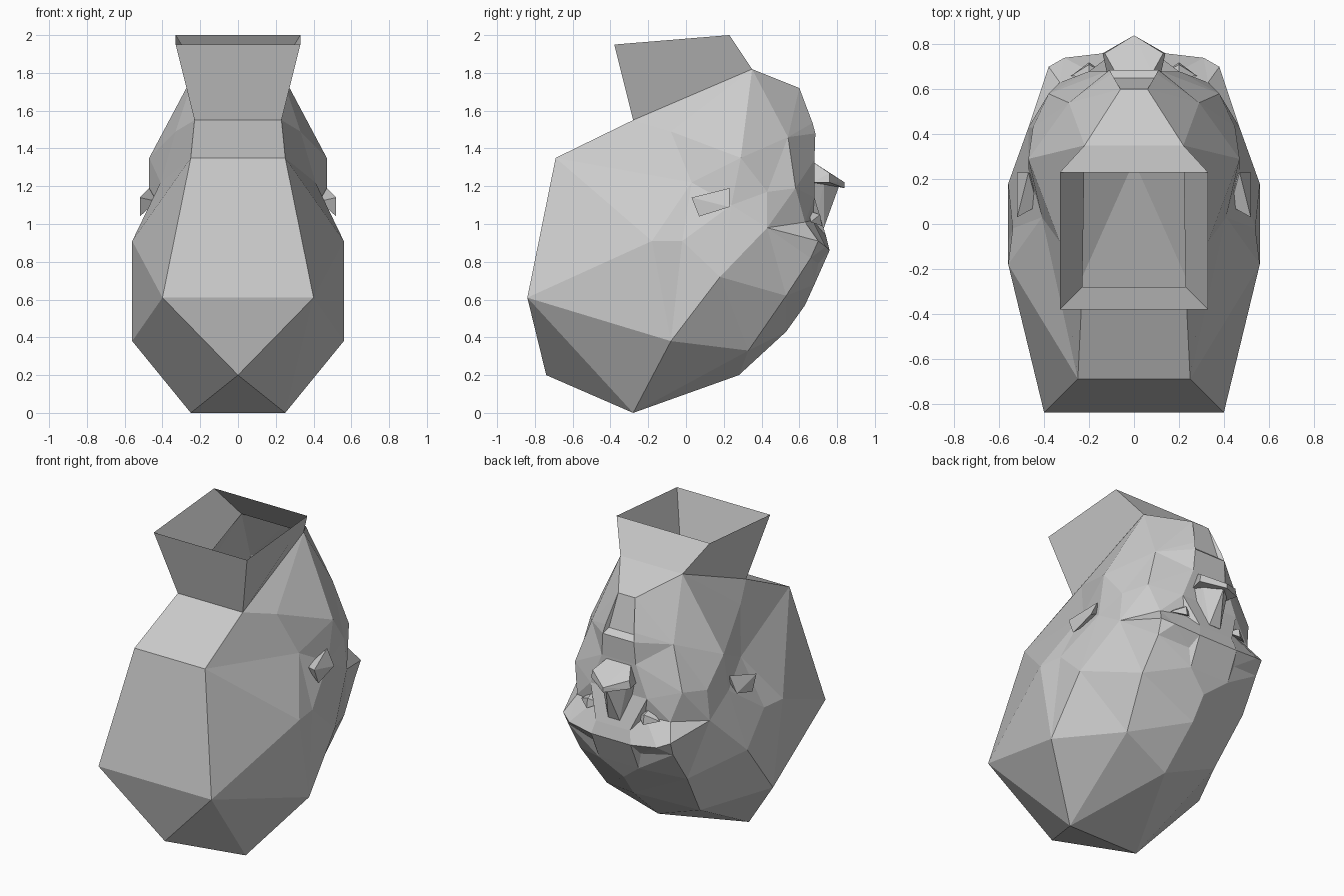
import bpy, bmesh
from mathutils import Vector

if "Cube" in bpy.data.objects:
    bpy.data.objects.remove(bpy.data.objects["Cube"])

CENTRE = Vector((0, 0, 0.95))


def mirrored(half):
    pts = []
    for x, y, z in half:
        pts += [Vector((x, y, z))] + ([Vector((-x, y, z))] if x else [])
    return pts


def finish(bm, name):
    bmesh.ops.recalc_face_normals(bm, faces=bm.faces[:])
    me = bpy.data.meshes.new(name)
    bm.to_mesh(me)
    bm.free()
    ob = bpy.data.objects.new(name, me)
    bpy.context.collection.objects.link(ob)


def hull(name, pts):
    bm = bmesh.new()
    for p in pts:
        bm.verts.new(p)
    bmesh.ops.convex_hull(bm, input=bm.verts[:])
    finish(bm, name)


def star_shell(name, pts, opening):
    """Triangulate points on a sphere around CENTRE, then move them to their true radius."""
    bm = bmesh.new()
    real = {}
    for i, p in enumerate(pts):
        v = bm.verts.new((p - CENTRE).normalized())
        real[v] = (i, p)
    bmesh.ops.convex_hull(bm, input=bm.verts[:])
    hole = [f for f in bm.faces if all(real[v][0] < opening for v in f.verts)]
    bmesh.ops.delete(bm, geom=hole, context='FACES')
    for v in bm.verts:
        v.co = real[v][1]
    bmesh.ops.dissolve_limit(bm, angle_limit=0.02, verts=bm.verts[:], edges=bm.edges[:])
    finish(bm, name)


# Upside-down head: neck opening first, then back, side and face
neck_ring = [(0.23, -0.28, 1.55), (0.22, 0.35, 1.82)]
back = [(0.25, -0.69, 1.35), (0.40, -0.84, 0.61), (0, -0.74, 0.20),
        (0.25, -0.28, 0), (0.56, -0.08, 0.38), (0.56, -0.18, 0.91),
        (0.54, -0.02, 0.91), (0.41, 0.03, 1.22), (0.33, -0.08, 1.49)]
side = [(0.47, 0.29, 1.35), (0.45, 0.43, 1.17), (0.47, 0.43, 0.98),
        (0.56, 0.18, 0.72), (0.47, 0.24, 1.10), (0.38, 0.58, 1.19),
        (0.29, 0.54, 1.46)]
forehead = [(0, 0.28, 0.20), (0.33, 0.33, 0.33), (0, 0.53, 0.43),
            (0, 0.63, 0.57), (0.38, 0.53, 0.62), (0.14, 0.68, 0.68)]
face = [(0.17, 0.70, 0.79), (0.37, 0.66, 0.82), (0.14, 0.76, 0.86),
        (0.31, 0.74, 0.88), (0.38, 0.70, 0.91), (0.12, 0.74, 0.94),
        (0.18, 0.67, 1.02), (0.33, 0.63, 1.01), (0.20, 0.68, 1.14),
        (0.12, 0.68, 1.34), (0.11, 0.685, 1.48), (0.09, 0.65, 1.51),
        (0.10, 0.67, 1.535), (0.06, 0.60, 1.72)]
star_shell("head", mirrored(neck_ring + back + side + forehead + face), 4)

# Open flared neck
bm = bmesh.new()
loops = []
for (xa, ya, za), (xb, yb, zb) in (neck_ring, [(0.33, -0.38, 1.95), (0.33, 0.23, 2.0)]):
    loops.append([bm.verts.new(p) for p in
                  ((-xa, ya, za), (xa, ya, za), (xb, yb, zb), (-xb, yb, zb))])
for i in range(4):
    j = (i + 1) % 4
    bm.faces.new((loops[0][i], loops[0][j], loops[1][j], loops[1][i]))
finish(bm, "neck")

# Nose: wide base and narrow bridge
hull("nose_base", mirrored([(0.08, 0.67, 1.33), (0.13, 0.76, 1.27), (0.14, 0.76, 1.22),
                            (0, 0.84, 1.22), (0, 0.84, 1.19), (0.12, 0.67, 1.22)]))
hull("nose_bridge", mirrored([(0.09, 0.73, 1.21), (0, 0.81, 1.20), (0.04, 0.73, 0.98),
                              (0.12, 0.66, 1.22), (0.06, 0.67, 0.95)]))

# Eyes and ears, one per side
for s, label in ((1, "right"), (-1, "left")):
    hull("eye_" + label, [Vector((s * x, y, z)) for x, y, z in
         [(0.13, 0.67, 1.02), (0.20, 0.72, 0.99), (0.28, 0.66, 1.01),
          (0.20, 0.71, 1.05), (0.20, 0.65, 1.07)]])
    hull("ear_" + label, [Vector((s * x, y, z)) for x, y, z in
         [(0.52, 0.03, 1.14), (0.52, 0.07, 1.04), (0.47, 0.23, 1.19),
          (0.52, 0.23, 1.09), (0.43, 0.08, 1.12), (0.44, 0.20, 1.14)]])
